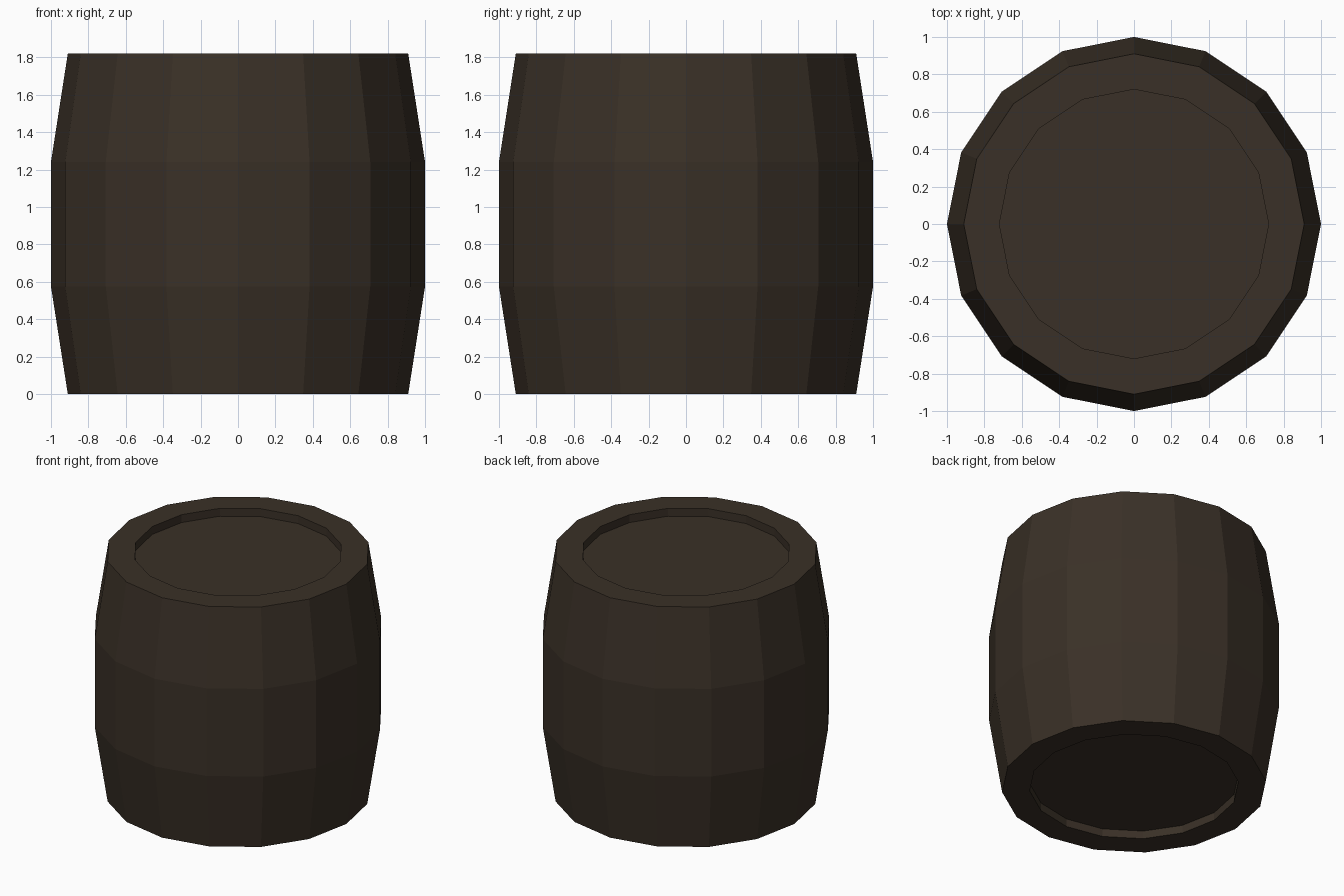
import bpy, bmesh, math

if "Cube" in bpy.data.objects:
    bpy.data.objects.remove(bpy.data.objects["Cube"])

SIDES = 16
# half profile (radius, height) from bottom recess, round the bulging staves, to top recess
PROFILE = [(0.72, 0.06), (0.72, 0.0), (0.91, 0.0), (1.0, 0.575),
           (1.0, 1.24), (0.91, 1.82), (0.72, 1.82), (0.72, 1.76)]

wood = bpy.data.materials.new("dark brown wood")
wood.diffuse_color = (0.042, 0.030, 0.020, 1)
wood.use_nodes = True
wood.node_tree.nodes["Principled BSDF"].inputs["Base Color"].default_value = wood.diffuse_color

# barrel: lathed profile with recessed lids at both ends
bm = bmesh.new()
rings = []
for r, z in PROFILE:
    rings.append([bm.verts.new((r * math.cos(2 * math.pi * i / SIDES),
                                r * math.sin(2 * math.pi * i / SIDES), z))
                  for i in range(SIDES)])
for a, b in zip(rings, rings[1:]):
    for i in range(SIDES):
        j = (i + 1) % SIDES
        bm.faces.new((a[i], a[j], b[j], b[i]))
bm.faces.new(rings[0][::-1])   # bottom lid
bm.faces.new(rings[-1])        # top lid
bmesh.ops.recalc_face_normals(bm, faces=bm.faces[:])

mesh = bpy.data.meshes.new("barrel")
bm.to_mesh(mesh)
bm.free()
mesh.materials.append(wood)
bpy.context.collection.objects.link(bpy.data.objects.new("barrel", mesh))
